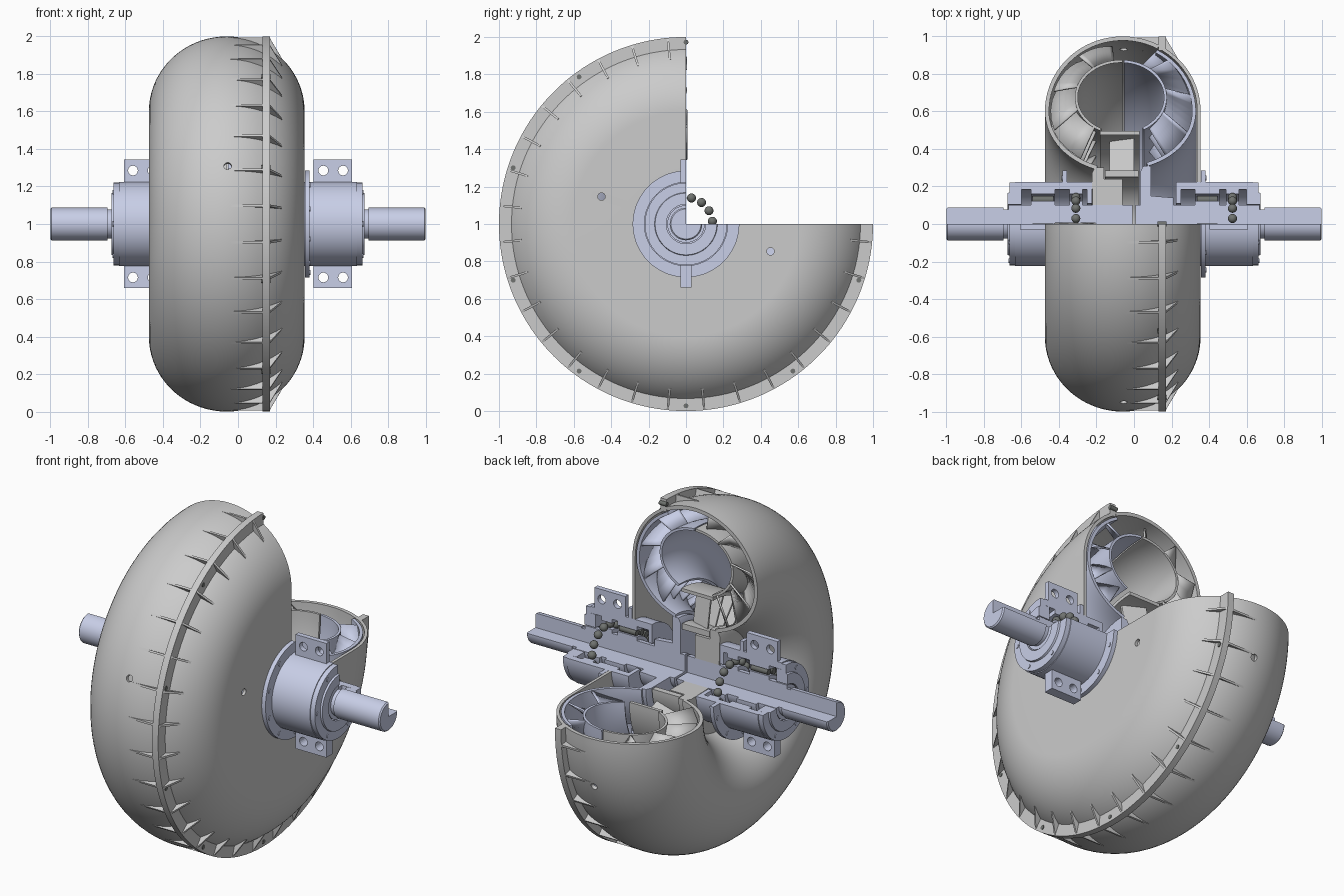
import bpy, bmesh, math
from math import radians as R, cos, sin
from mathutils import Matrix, Vector

if "Cube" in bpy.data.objects:
    bpy.data.objects.remove(bpy.data.objects["Cube"])


def mat(name, col):
    m = bpy.data.materials.new(name)
    m.diffuse_color = col
    m.use_nodes = True
    m.node_tree.nodes["Principled BSDF"].inputs["Base Color"].default_value = m.diffuse_color
    return m


BLUE = mat("blue_steel", (0.58, 0.62, 0.80, 1))
DARK = mat("dark_steel", (0.16, 0.17, 0.16, 1))


def pt(x, r, a):  # point at axial position x, radius r, angle a (degrees) round the shaft
    return Vector((x, r * cos(R(a)), 1 + r * sin(R(a))))


def kept(a):  # the quarter from 0 to 90 degrees is cut away
    return 90 <= a % 360


def finish(name, bm, material=None, smooth=True):
    bmesh.ops.remove_doubles(bm, verts=bm.verts, dist=1e-5)
    bmesh.ops.recalc_face_normals(bm, faces=bm.faces)
    me = bpy.data.meshes.new(name)
    bm.to_mesh(me)
    bm.free()
    ob = bpy.data.objects.new(name, me)
    bpy.context.collection.objects.link(ob)
    if material:
        me.materials.append(material)
    if smooth:
        bpy.ops.object.select_all(action='DESELECT')
        ob.select_set(True)
        bpy.context.view_layer.objects.active = ob
        bpy.ops.object.shade_smooth_by_angle(angle=R(32))
    return ob


def revolve(name, profile, material=None, n=96):
    """Closed (x, r) profile swept through the kept 270 degrees, with capped ends."""
    bm = bmesh.new()
    rings = [[bm.verts.new(pt(x, r, 90 + 270 * i / n)) for x, r in profile] for i in range(n + 1)]
    k = len(profile)
    for a, b in zip(rings, rings[1:]):
        for j in range(k):
            bm.faces.new((a[j], a[(j + 1) % k], b[(j + 1) % k], b[j]))
    bm.faces.new(rings[0])
    bm.faces.new(rings[-1])
    return finish(name, bm, material)


def tube(name, x0, x1, r0, r1, material=None):
    return revolve(name, [(x0, r0), (x1, r0), (x1, r1), (x0, r1)], material)


def arc(c, a, top, bottom, p0, p1, n=28):
    out = []
    for i in range(n + 1):
        p = R(p0 + (p1 - p0) * i / n)
        out.append((c[0] + a * cos(p), c[1] + (top if sin(p) > 0 else bottom) * sin(p)))
    return out


def plates(name, outline, angles, thick, material=None, skew=0):
    """Flat radial plates with an (x, r) outline, optionally skewed about their radius."""
    bm = bmesh.new()
    cx = sum(p[0] for p in outline) / len(outline)
    for a in angles:
        tang = Vector((0, -sin(R(a)), cos(R(a))))
        sides = [[bm.verts.new(pt(x, r, a) + tang * (s * thick / 2 + skew * (x - cx)))
                  for x, r in outline] for s in (-1, 1)]
        k = len(outline)
        bm.faces.new(sides[0])
        bm.faces.new(sides[1])
        for j in range(k):
            bm.faces.new((sides[0][j], sides[0][(j + 1) % k], sides[1][(j + 1) % k], sides[1][j]))
    return finish(name, bm, material, False)


def pegs(name, x0, x1, r, angles, radius, material=None):
    """Ring of small cylinders parallel to the shaft."""
    bm = bmesh.new()
    for a in angles:
        m = Matrix.Translation(pt((x0 + x1) / 2, r, a)) @ Matrix.Rotation(R(90), 4, 'Y')
        bmesh.ops.create_cone(bm, cap_ends=True, segments=16, radius1=radius, radius2=radius,
                              depth=abs(x1 - x0), matrix=m)
    return finish(name, bm, material)


def drill(ob, places, radius, depth):
    """Cut round holes: places are (centre, direction) pairs."""
    bm = bmesh.new()
    for c, d in places:
        m = Matrix.Translation(c) @ Vector(d).to_track_quat('Z', 'Y').to_matrix().to_4x4()
        bmesh.ops.create_cone(bm, cap_ends=True, segments=20, radius1=radius, radius2=radius,
                              depth=depth, matrix=m)
    cutter = finish("hole_cutter", bm, None, False)
    cutter.hide_render = True
    mod = ob.modifiers.new("holes", 'BOOLEAN')
    mod.operation, mod.solver, mod.object = 'DIFFERENCE', 'EXACT', cutter
    bpy.context.view_layer.objects.active = ob
    bpy.ops.object.modifier_apply(modifier=mod.name)
    bpy.data.objects.remove(cutter)


C, CORE = (-0.06, 0.60), (-0.07, 0.675)


def vanes(name, p0, p1, count, material, k=0.42):
    """Skewed blades between the core ring and the outer shell, trimmed at the cut-away."""
    bm = bmesh.new()
    step, n = 360 / count, 10
    for i in range(-8, count):
        t0 = 3 + i * step
        lo = max(p0, p0 + (90 - t0) / k)
        hi = min(p1, p0 + (360 - t0) / k)
        if t0 + k * (p1 - p0) <= 90 or hi - lo < 1:
            continue
        rows = []
        for j in range(n + 1):
            p = lo + (hi - lo) * j / n
            t = t0 + k * (p - p0)
            o, c = arc(C, 0.385, 0.37, 0.31, p, p, 1)[0], arc(CORE, 0.24, 0.195, 0.195, p, p, 1)[0]
            rows.append((bm.verts.new(pt(*o, t)), bm.verts.new(pt(*c, t))))
        for a, b in zip(rows, rows[1:]):
            bm.faces.new((a[0], a[1], b[1], b[0]))
    ob = finish(name, bm, material)
    ob.modifiers.new("thickness", 'SOLIDIFY').thickness = 0.01


# Outer shell halves and bolted rim
shell = revolve("left_shell", arc(C, 0.415, 0.40, 0.33, 62, 250, 40)
                + arc(C, 0.393, 0.378, 0.308, 250, 62, 40), n=128)
casing = revolve("right_casing", arc(C, 0.415, 0.40, 0.33, 58, 0) + [(0.355, 0.225), (0.337, 0.225)]
                 + arc(C, 0.397, 0.382, 0.31, 0, 58), n=128)
revolve("rim_flange", [(0.13, 0.925), (0.17, 0.925), (0.17, 1.0), (0.13, 1.0)], n=128)
drill(shell, [(pt(-0.055, 0.99, a), pt(0, 1, a) - Vector((0, 0, 1))) for a in (162, 342)], 0.02, 0.15)
drill(casing, [(pt(0.345, 0.475, a), (1, 0, 0)) for a in (162, 342)], 0.02, 0.08)
rib_angles = [a for a in ((i + 0.5) * 11.25 for i in range(32)) if kept(a)]
plates("left_rim_ribs", [(-0.05, 0.99), (-0.05, 0.999), (0.13, 0.999), (0.13, 0.94)], rib_angles, 0.012)
plates("right_rim_ribs", [(0.17, 0.92), (0.17, 0.995), (0.235, 0.885), (0.22, 0.87)], rib_angles, 0.012)
rim_bolts = [a for a in (-90 + 36 * i for i in range(10)) if kept(a)]
pegs("rim_bolts", 0.125, 0.173, 0.972, rim_bolts, 0.013, DARK)

# Left wheel: vanes, half core and hub
vanes("left_vanes", 98, 236, 24, None)
revolve("left_core", arc(CORE, 0.245, 0.2, 0.2, 88, 243) + arc(CORE, 0.23, 0.185, 0.185, 243, 88))
revolve("left_hub", [(-0.22, 0.10), (-0.06, 0.10), (-0.06, 0.24), (-0.16, 0.24),
                     (-0.16, 0.30), (-0.21, 0.30), (-0.225, 0.27)])

# Right wheel: shell, vanes, half core and hub
revolve("right_wheel_shell", arc(C, 0.39, 0.372, 0.31, 62, -70)
        + arc(C, 0.37, 0.355, 0.29, -70, 62), BLUE)
vanes("right_vanes", -52, 62, 24, BLUE)
revolve("right_core", arc(CORE, 0.245, 0.2, 0.2, 86, -60) + arc(CORE, 0.23, 0.185, 0.185, -60, 86), BLUE)
revolve("right_hub", [(0.035, 0.10), (0.21, 0.10), (0.21, 0.14), (0.09, 0.15), (0.09, 0.31),
                      (0.05, 0.31), (0.035, 0.28)], BLUE)

# Middle guide wheel
tube("guide_hub", -0.155, 0.025, 0.25, 0.285)
tube("guide_ring", -0.18, 0.03, 0.475, 0.495)
plates("guide_vanes", [(-0.13, 0.28), (0.0, 0.28), (0.0, 0.48), (-0.13, 0.48)],
       [a for a in (100 + 15 * i for i in range(18)) if a < 352], 0.012, None, 0.4)

# Each side: shaft, bearing housing, end cap, lugs and bearings
for side, s in (("left", -1), ("right", 1)):
    revolve(side + "_shaft", [(s * x, r) for x, r in (
        (0.008, 0), (1.0, 0), (1.0, 0.08), (0.993, 0.087), (0.695, 0.087), (0.695, 0.078),
        (0.67, 0.078), (0.67, 0.10), (0.008, 0.10))], BLUE, 64)
    revolve(side + "_housing", [(s * x, r) for x, r in (
        (0.225, 0.11), (0.25, 0.11), (0.25, 0.185), (0.635, 0.185), (0.635, 0.225), (0.382, 0.225),
        (0.382, 0.285), (0.357, 0.285), (0.357, 0.225), (0.225, 0.225))], BLUE)
    revolve(side + "_end_cap", [(s * x, r) for x, r in (
        (0.60, 0.105), (0.675, 0.105), (0.675, 0.165), (0.664, 0.168), (0.664, 0.22),
        (0.635, 0.22), (0.635, 0.184), (0.60, 0.184))], BLUE)
    flange_angles = [a for a in (18 + 36 * i for i in range(10)) if a > 95]
    pegs(side + "_flange_bolts", s * 0.37, s * 0.386, 0.258, flange_angles, 0.013, BLUE)
    pegs(side + "_cap_bolts", s * 0.65, s * 0.668, 0.195, (120, 180, 240, 300), 0.012, BLUE)
    # mounting lugs; the upper one is halved by the cut-away
    for where, z0, z1, y1, zh in (("upper", 1.19, 1.345, 0, 1.285), ("lower", 0.66, 0.81, 0.03, 0.715)):
        bm = bmesh.new()
        m = Matrix.Translation((s * 0.505, (y1 - 0.03) / 2, (z0 + z1) / 2)) @ Matrix.Diagonal(
            (0.205, y1 + 0.03, z1 - z0, 1))
        bmesh.ops.create_cube(bm, size=1, matrix=m)
        lug = finish(f"{side}_{where}_lug", bm, BLUE, False)
        drill(lug, [(Vector((s * x, 0, zh)), (0, 1, 0)) for x in (0.455, 0.56)], 0.026, 0.2)
    # roller bearing and ball bearing
    ball_x, roll_x = (-0.31, -0.485) if s < 0 else (0.525, 0.39)
    for kind, x, w in (("ball", ball_x, 0.035), ("roller", roll_x, 0.065)):
        tube(f"{side}_{kind}_inner_race", x - w, x + w, 0.10, 0.122, BLUE)
        tube(f"{side}_{kind}_outer_race", x - w, x + w, 0.16, 0.185, BLUE)
    pegs(side + "_rollers", roll_x - 0.055, roll_x + 0.055, 0.141,
         [a for a in (97 + 20 * i for i in range(14)) if a < 355], 0.019, DARK)
    bm = bmesh.new()
    for i in range(15):
        bmesh.ops.create_uvsphere(bm, u_segments=20, v_segments=12, radius=0.024,
                                  matrix=Matrix.Translation(pt(ball_x, 0.142, 6 + 24 * i)))
    finish(side + "_balls", bm, DARK)
